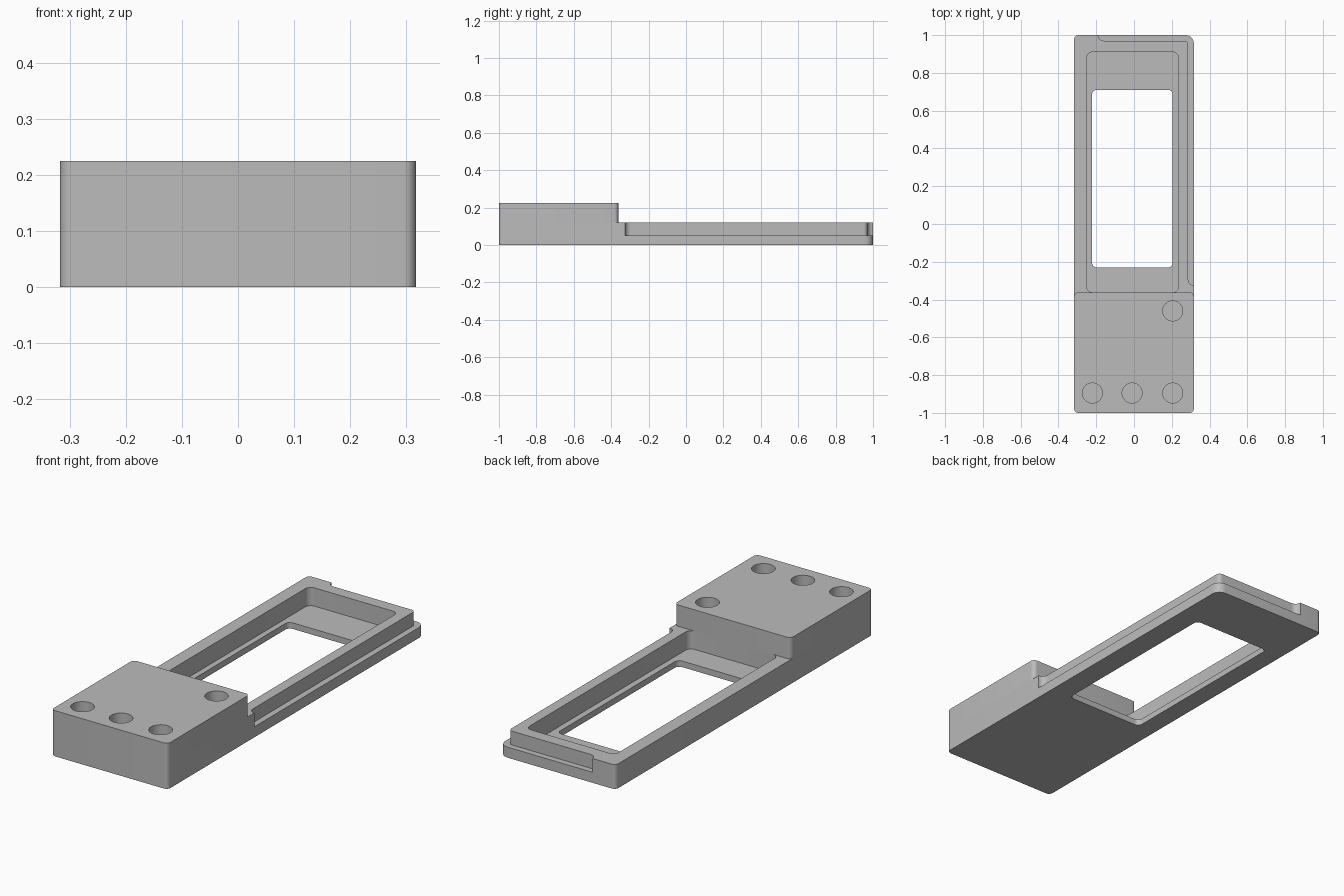
import bpy, bmesh, math
from mathutils import Vector

if "Cube" in bpy.data.objects:
    bpy.data.objects.remove(bpy.data.objects["Cube"], do_unlink=True)

grey = bpy.data.materials.new("plain grey")
grey.use_nodes = True
colour = (0.5, 0.5, 0.5, 1)
grey.diffuse_color = colour
grey.node_tree.nodes["Principled BSDF"].inputs["Base Color"].default_value = colour


def prism(name, corners, z0, z1, steps=8):
    """Extrude an outline of (x, y, radius) corners with rounded corners."""
    outline = []
    for i, (x, y, r) in enumerate(corners):
        p = Vector((x, y))
        if r == 0:
            outline.append(p)
            continue
        a = (Vector(corners[i - 1][:2]) - p).normalized()
        b = (Vector(corners[(i + 1) % len(corners)][:2]) - p).normalized()
        centre = p + (a + b) * r
        for k in range(steps + 1):
            t = k / steps * math.pi / 2
            outline.append(centre - b * r * math.cos(t) - a * r * math.sin(t))
    bm = bmesh.new()
    low = [bm.verts.new((p.x, p.y, z0)) for p in outline]
    high = [bm.verts.new((p.x, p.y, z1)) for p in outline]
    bm.faces.new(reversed(low))
    bm.faces.new(high)
    for i in range(len(low)):
        bm.faces.new((low[i - 1], low[i], high[i], high[i - 1]))
    bmesh.ops.recalc_face_normals(bm, faces=bm.faces)
    mesh = bpy.data.meshes.new(name)
    bm.to_mesh(mesh)
    bm.free()
    obj = bpy.data.objects.new(name, mesh)
    bpy.context.scene.collection.objects.link(obj)
    mesh.materials.append(grey)
    return obj


def box(x0, x1, y0, y1, r):
    return [(x0, y0, r), (x1, y0, r), (x1, y1, r), (x0, y1, r)]


def cut(target, cutter):
    """Subtract a hidden cutter with a live boolean modifier."""
    mod = target.modifiers.new(cutter.name, "BOOLEAN")
    mod.operation, mod.solver, mod.object = "DIFFERENCE", "EXACT", cutter
    cutter.hide_render = True
    cutter.hide_set(True)


W, REAR = 0.317, -0.362
RIM, TOP = 0.12, 0.225

# Long tray with one larger rear corner
outline = box(-W, W, -1, 1, 0.022)
outline[2] = (W, 1, 0.045)
tray = prism("tray", outline, 0, RIM)

# Raised block standing on the front of the tray
block = prism("raised_block", box(-W, W, -1, REAR, 0.022), RIM, TOP)

# Recess and window through its floor
cut(tray, prism("recess_cutter", box(-0.25, 0.235, REAR, 0.91, 0.03), 0.03, RIM + 0.02))
cut(tray, prism("window_cutter", box(-0.222, 0.205, -0.23, 0.71, 0.025), -0.1, 0.1))

# Stepped ledge along the right and rear edges
ledge = [(0.287, -0.325, 0.03), (0.4, -0.325, 0), (0.4, 1.1, 0),
         (-0.19, 1.1, 0), (-0.19, 0.97, 0.03), (0.287, 0.97, 0.02)]
cut(tray, prism("ledge_cutter", ledge, 0.052, RIM + 0.02))

# Blind round holes in the block
for x, y in [(-0.22, -0.895), (-0.01, -0.895), (0.205, -0.895), (0.205, -0.46)]:
    bpy.ops.mesh.primitive_cylinder_add(vertices=48, radius=0.053, depth=0.2,
                                        location=(x, y, TOP))
    hole = bpy.context.object
    hole.name = "hole_cutter"
    hole.data.materials.append(grey)
    cut(block, hole)

# Apply the cuts, drop the cutters and smooth the rounded corners
depsgraph = bpy.context.evaluated_depsgraph_get()
for part in (tray, block):
    solid = bpy.data.meshes.new_from_object(part.evaluated_get(depsgraph))
    cutters = [mod.object for mod in part.modifiers]
    part.modifiers.clear()
    part.data = solid
    for cutter in cutters:
        bpy.data.objects.remove(cutter, do_unlink=True)
    depsgraph = bpy.context.evaluated_depsgraph_get()
bpy.ops.object.select_all(action="DESELECT")
for part in (tray, block):
    part.select_set(True)
bpy.context.view_layer.objects.active = tray
bpy.ops.object.shade_smooth_by_angle(angle=math.radians(30))
